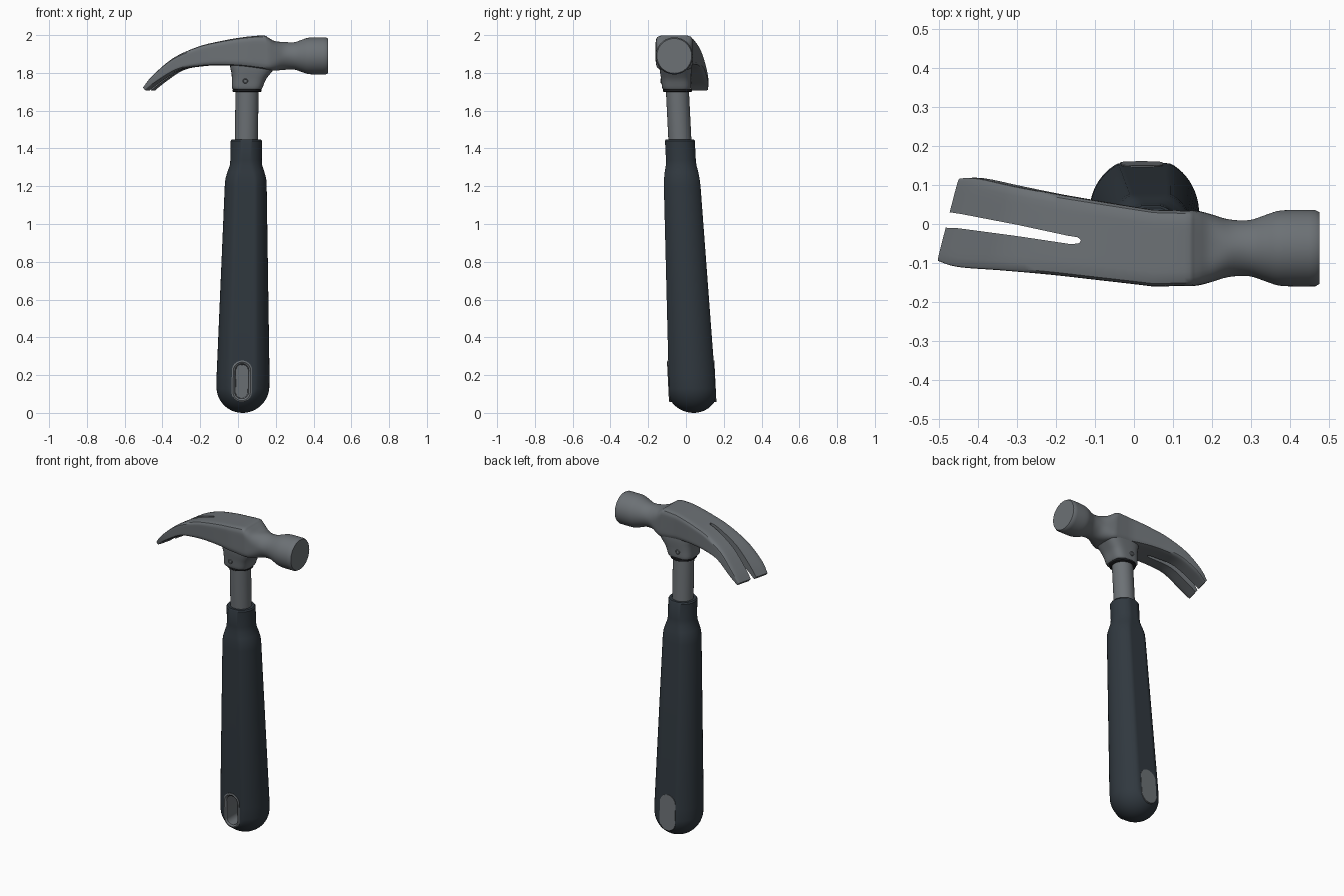
import bpy, bmesh
from math import sin, cos, pi, radians
from mathutils import Vector

cube = bpy.data.objects.get("Cube")
if cube:
    bpy.data.objects.remove(cube)


def material(name, colour):
    mat = bpy.data.materials.new(name)
    mat.use_nodes = True
    mat.diffuse_color = (*colour, 1)
    bsdf = next(n for n in mat.node_tree.nodes if n.type == 'BSDF_PRINCIPLED')
    bsdf.inputs["Base Color"].default_value = (*colour, 1)
    return mat


STEEL = material("steel grey", (0.15, 0.165, 0.178))
RUBBER = material("dark rubber", (0.03, 0.04, 0.05))
BLACK = material("black collar", (0.012, 0.013, 0.015))


def lean(x, y, z):
    """Shift a point onto the slightly tilted handle axis."""
    return Vector((x + 0.024 + 0.014 * z, y + 0.04 - 0.05 * z, z))


def loft(name, rings, mat):
    """Skin a list of equal rings and cap both ends."""
    bm = bmesh.new()
    rows = [[bm.verts.new(p) for p in ring] for ring in rings]
    n = len(rows[0])
    for a, b in zip(rows, rows[1:]):
        for i in range(n):
            j = (i + 1) % n
            bm.faces.new((a[i], a[j], b[j], b[i]))
    bm.faces.new(rows[0][::-1])
    bm.faces.new(rows[-1])
    bmesh.ops.recalc_face_normals(bm, faces=bm.faces[:])
    mesh = bpy.data.meshes.new(name)
    bm.to_mesh(mesh)
    bm.free()
    mesh.materials.append(mat)
    obj = bpy.data.objects.new(name, mesh)
    bpy.context.collection.objects.link(obj)
    return obj


def select(obj):
    bpy.ops.object.select_all(action='DESELECT')
    obj.select_set(True)
    bpy.context.view_layer.objects.active = obj


def smooth(obj, angle=35):
    select(obj)
    bpy.ops.object.shade_smooth_by_angle(angle=radians(angle))


def cut(obj, cutter):
    mod = obj.modifiers.new("cut", 'BOOLEAN')
    mod.operation = 'DIFFERENCE'
    mod.solver = 'EXACT'
    mod.object = cutter
    select(obj)
    bpy.ops.object.modifier_apply(modifier=mod.name)
    bpy.data.objects.remove(cutter)


def unit_ring(n, power=2):
    """Superellipse outline: power 2 is a circle, higher is squarer."""
    pts = []
    for i in range(n):
        c, s = cos(2 * pi * i / n), sin(2 * pi * i / n)
        r = (abs(c) ** power + abs(s) ** power) ** (-1 / power)
        pts.append((r * c, r * s))
    return pts


def spline(rows, steps):
    """Catmull-Rom smoothing of a list of number tuples."""
    out = []
    for i in range(len(rows) - 1):
        quad = rows[max(i - 1, 0)], rows[i], rows[i + 1], rows[min(i + 2, len(rows) - 1)]
        for k in range(steps):
            t = k / steps
            out.append(tuple(
                b + t / 2 * (c - a + t * (2 * a - 5 * b + 4 * c - d + t * (3 * (b - c) + d - a)))
                for a, b, c, d in zip(*quad)))
    return out + [rows[-1]]


# Head: claw and cheek sections as top x, top z, bottom x, bottom z, half width, squareness
claw = [
    (-0.478, 1.724, -0.463, 1.707, 0.106, 8),
    (-0.43, 1.786, -0.405, 1.752, 0.114, 9),
    (-0.33, 1.878, -0.3, 1.815, 0.108, 9),
    (-0.206, 1.938, -0.19, 1.835, 0.103, 9),
    (-0.1, 1.966, -0.09, 1.84, 0.101, 9),
    (0.02, 1.988, 0.02, 1.835, 0.099, 9),
    (0.13, 1.998, 0.13, 1.82, 0.097, 8),
    (0.158, 1.988, 0.165, 1.815, 0.096, 6),
    (0.195, 1.968, 0.195, 1.812, 0.088, 3.5),
]
# Neck and striking face as x, radius
poll = [(0.243, 0.074), (0.296, 0.072), (0.34, 0.086), (0.38, 0.097), (0.465, 0.098)]
MID = 1.89
rows = spline(claw + [(x, MID + r, x, MID - r, r, 2) for x, r in poll], 4)
rows.append((0.476, MID + 0.092, 0.476, MID - 0.092, 0.092, 2))


def head_ring(xt, zt, xb, zb, half, power):
    xm, zm = (xt + xb) / 2, (zt + zb) / 2
    yc = -0.062 + 0.14 * max(0, 0.05 - xm)
    slant = 0.55 * max(0, -xm)
    return [(xm + v * (xt - xb) / 2 + slant * u * half, yc + u * half, zm + v * (zt - zb) / 2)
            for u, v in unit_ring(56, power)]


head = loft("hammer_head", [head_ring(*r) for r in rows], STEEL)

# Nail slot between the two prongs
slot = [(-0.6, -0.004), (-0.45, -0.011), (-0.3, -0.031), (-0.16, -0.052), (-0.14, -0.049),
        (-0.136, -0.041), (-0.145, -0.034), (-0.17, -0.03), (-0.3, -0.002), (-0.44, 0.025), (-0.6, 0.05)]
cut(head, loft("slot_cutter", [[(x, y, z) for x, y in slot] for z in (1.5, 2.2)], STEEL))
smooth(head)

# Socket under the head as z, left x, right x, half depth (x measured from the axis)
socket = [
    (1.712, -0.072, 0.075, 0.07),
    (1.722, -0.08, 0.082, 0.076),
    (1.765, -0.081, 0.099, 0.079),
    (1.8, -0.084, 0.125, 0.083),
    (1.83, -0.091, 0.146, 0.085),
    (1.88, -0.096, 0.147, 0.084),
]
smooth(loft("head_socket", [
    [lean((a + b) / 2 + u * (b - a) / 2, v * d - 0.004, z) for u, v in unit_ring(40, 3.5)]
    for z, a, b, d in spline(socket, 3)], STEEL))


def turned(name, profile, mat):
    """Round part along the handle axis; each row is z, radius, flat depth."""
    ring = unit_ring(64)
    obj = loft(name, [[lean(r * u, max(-d, min(d, r * v)), z) for u, v in ring]
                      for z, r, d in profile], mat)
    smooth(obj)
    return obj


# Shaft and collar
turned("shaft", [(1.38, 0.061, 1), (1.74, 0.061, 1)], STEEL)
turned("collar", [(1.698, 0.07, 1), (1.702, 0.076, 1), (1.713, 0.076, 1), (1.717, 0.07, 1)], BLACK)

# Grip with a round butt, flat front and back, and a stepped neck
R, FLAT = 0.14, 0.122
butt = [(R - R * cos(a), R * sin(a), FLAT) for a in (pi / 2 * (i + 0.3) / 14 for i in range(14))]
body = [(0.2, R, FLAT), (1.2, 0.111, 0.097), (1.24, 0.108, 0.094), (1.275, 0.098, 0.089),
        (1.31, 0.086, 0.081), (1.34, 0.083, 0.079), (1.44, 0.083, 0.079), (1.448, 0.077, 0.074)]
grip = turned("grip", butt + body, RUBBER)


# Hanging hole insert: framed pocket at the front, plain plate at the back
def stadium(half_w, half_h, y, n=32):
    pts = []
    for i in range(n):
        a = 2 * pi * (i + 0.5) / n
        end = half_h - half_w if sin(a) > 0 else half_w - half_h
        pts.append(lean(half_w * cos(a) - 0.006, y, 0.167 + end + half_w * sin(a)))
    return pts


cut(grip, loft("pocket_cutter", [stadium(0.045, 0.1, y) for y in (-0.3, 0.11)], RUBBER))
smooth(grip)
front, back = -FLAT - 0.002, FLAT + 0.002
smooth(loft("hanging_hole_insert", [
    stadium(0.054, 0.11, back), stadium(0.054, 0.11, front),
    stadium(0.046, 0.102, front - 0.003), stadium(0.036, 0.092, front + 0.004),
    stadium(0.032, 0.088, 0.1)], STEEL))

# Rivets on both sides of the socket
for side, label in ((-1, "front"), (1, "back")):
    smooth(loft(label + "_rivet", [
        [lean(r * u - 0.01, side * y - 0.004, 1.757 + r * v) for u, v in unit_ring(20)]
        for r, y in ((0.014, 0.06), (0.014, 0.08), (0.011, 0.083), (0.009, 0.08))], STEEL))
